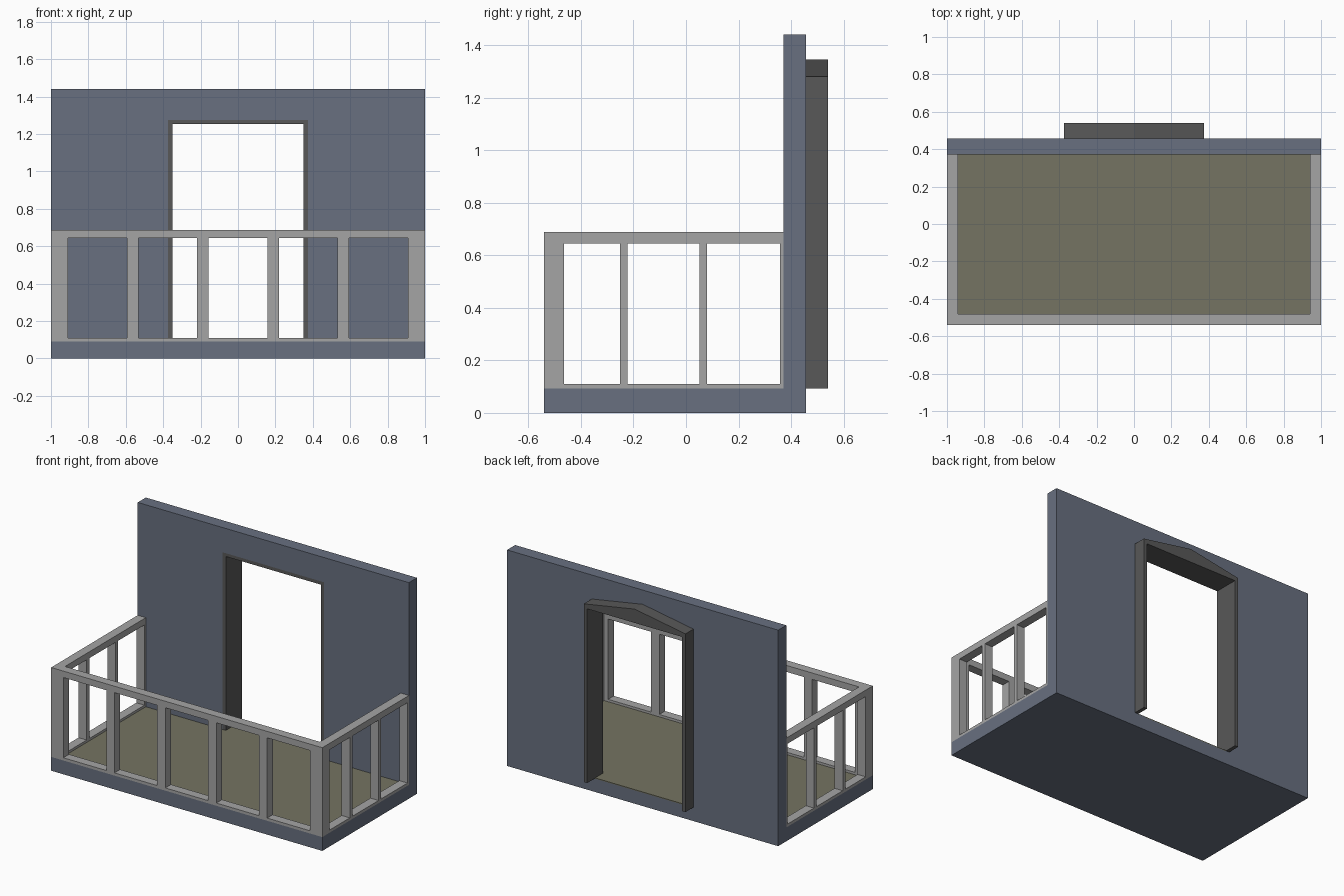
import bpy, bmesh

if "Cube" in bpy.data.objects:
    bpy.data.objects.remove(bpy.data.objects["Cube"])

def material(name, rgb):
    m = bpy.data.materials.new(name)
    m.diffuse_color = (*rgb, 1)
    m.use_nodes = True
    m.node_tree.nodes["Principled BSDF"].inputs["Base Color"].default_value = m.diffuse_color
    return m

WALL = material("blue grey plaster", (0.138, 0.162, 0.216))
FLOOR = material("olive floor", (0.178, 0.175, 0.122))
RAIL = material("light grey rail", (0.376, 0.376, 0.376))
FRAME = material("dark grey frame", (0.098, 0.098, 0.098))

def prism(name, outline, y0, y1, mat):
    """Extrude an x/z outline along y."""
    bm = bmesh.new()
    face = bm.faces.new([bm.verts.new((x, y0, z)) for x, z in outline])
    ext = bmesh.ops.extrude_face_region(bm, geom=[face])
    verts = [g for g in ext["geom"] if isinstance(g, bmesh.types.BMVert)]
    bmesh.ops.translate(bm, verts=verts, vec=(0, y1 - y0, 0))
    bmesh.ops.recalc_face_normals(bm, faces=bm.faces)
    me = bpy.data.meshes.new(name)
    bm.to_mesh(me)
    bm.free()
    me.materials.append(mat)
    ob = bpy.data.objects.new(name, me)
    bpy.context.collection.objects.link(ob)
    return ob

def box(name, x0, x1, y0, y1, z0, z1, mat):
    return prism(name, [(x0, z0), (x1, z0), (x1, z1), (x0, z1)], y0, y1, mat)

def arch(w, h, iw, ih, peak=None):
    """Doorway-shaped outline with an optional gable peak."""
    top = [(w, h)] + ([(0, peak)] if peak else []) + [(-w, h)]
    return [(-w, BASE), (-iw, BASE), (-iw, ih), (iw, ih), (iw, BASE), (w, BASE)] + top

BASE, FRONT, WALL_Y, BACK = 0.092, -0.54, 0.372, 0.457
SILL, RAIL_LOW, RAIL_TOP, T = 0.11, 0.645, 0.688, 0.06

# Base slab, wall with doorway, floor covering
box("base_slab", -1, 1, FRONT, BACK, 0, BASE, WALL)
prism("wall", arch(1, 1.44, 0.375, 1.275), WALL_Y, BACK, WALL)
box("floor", -1 + T, 1 - T, FRONT + T, WALL_Y, BASE - 0.004, BASE + 0.002, FLOOR)
box("doorway_floor", -0.35, 0.35, WALL_Y, BACK, BASE - 0.004, BASE + 0.002, FLOOR)

# Door frame: lining inside the wall and gabled surround behind it
prism("door_lining", arch(0.375, 1.275, 0.35, 1.253), WALL_Y, BACK, FRAME)
prism("door_surround", arch(0.375, 1.28, 0.35, 1.253, 1.345), BACK, 0.541, FRAME)

# Front railing
for name, z0, z1 in (("bottom_rail", BASE, SILL), ("top_rail", RAIL_LOW, RAIL_TOP)):
    box("front_" + name, -1, 1, FRONT, FRONT + T, z0, z1, RAIL)
    for side, x in (("left", -1), ("right", 1 - T)):
        box(side + "_" + name, x, x + T, FRONT + T, WALL_Y, z0, z1, RAIL)
for x in (-0.563, -0.188, 0.188, 0.563):
    box("front_baluster", x - 0.03, x + 0.03, FRONT, FRONT + T, SILL, RAIL_LOW, RAIL)

# Corner posts (L-shaped), side balusters and wall posts
for side, s in (("left", -1), ("right", 1)):
    xo, xi, xf = s, s * (1 - T), s * 0.91
    box(side + "_corner_post", min(xo, xf), max(xo, xf), FRONT, FRONT + T, SILL, RAIL_LOW, RAIL)
    a, b = min(xo, xi), max(xo, xi)
    box(side + "_corner_return", a, b, FRONT + T, -0.465, SILL, RAIL_LOW, RAIL)
    for y in (-0.237, 0.066):
        box(side + "_baluster", a, b, y - 0.014, y + 0.014, SILL, RAIL_LOW, RAIL)
    box(side + "_wall_post", a, b, 0.357, WALL_Y, SILL, RAIL_LOW, RAIL)
